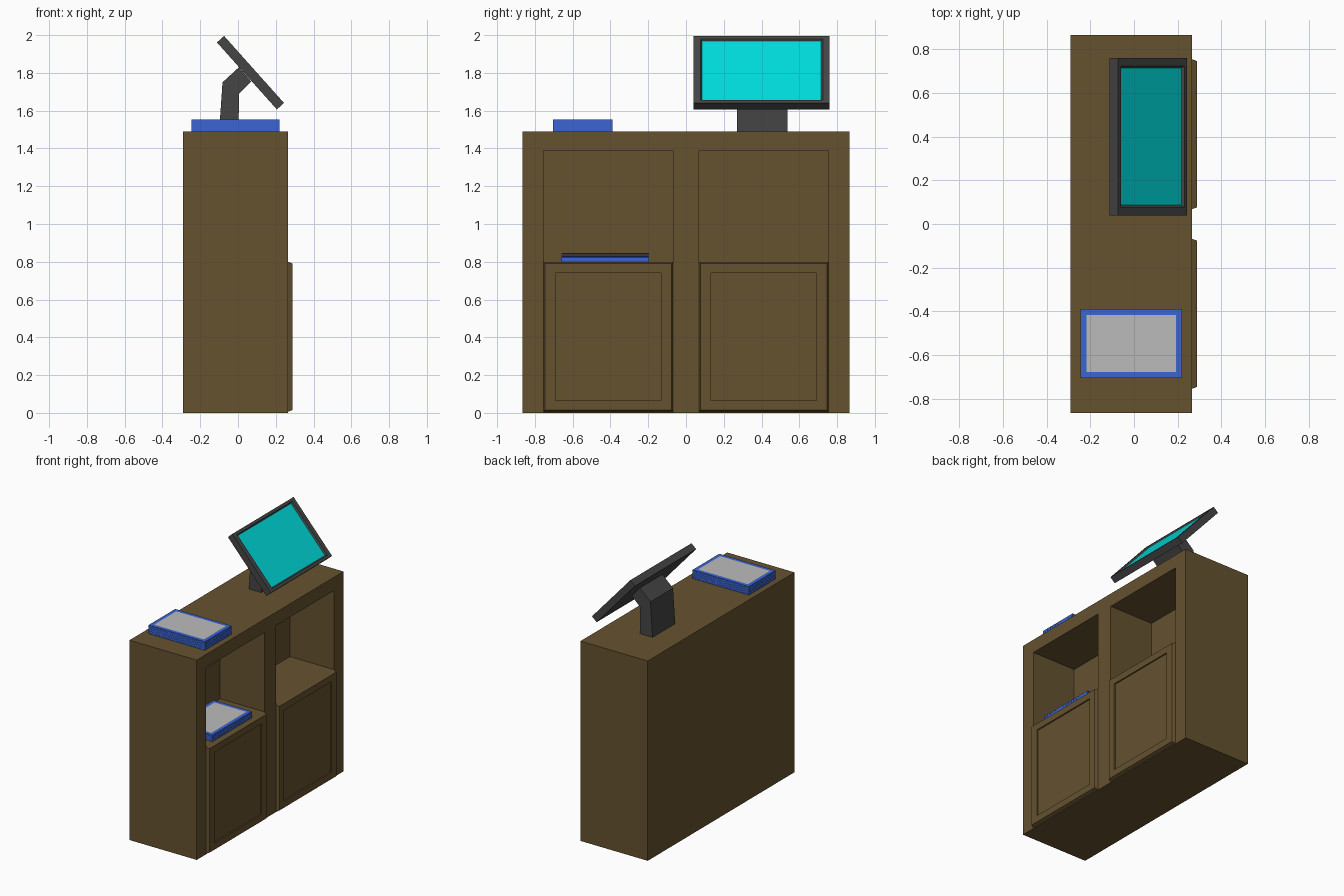
import bpy, bmesh, math
from mathutils import Vector, Matrix

if "Cube" in bpy.data.objects:
    bpy.data.objects.remove(bpy.data.objects["Cube"])


def material(name, rgb):
    m = bpy.data.materials.new(name)
    m.diffuse_color = (*rgb, 1)
    m.use_nodes = True
    m.node_tree.nodes["Principled BSDF"].inputs["Base Color"].default_value = m.diffuse_color
    return m


wood = material("wood", (0.13, 0.085, 0.03))
dark = material("dark_plastic", (0.06, 0.06, 0.06))
cyan = material("screen_cyan", (0.0, 0.72, 0.72))
blue = material("cover_blue", (0.045, 0.13, 0.65))
paper = material("paper_grey", (0.5, 0.5, 0.5))


def box(lo, hi, bm=None):
    bm = bm or bmesh.new()
    lo, hi = Vector(lo), Vector(hi)
    m = Matrix.Translation((lo + hi) / 2) @ Matrix.Diagonal((*(hi - lo), 1))
    bmesh.ops.create_cube(bm, size=1, matrix=m)
    return bm


def finish(bm, name, *mats):
    bmesh.ops.recalc_face_normals(bm, faces=bm.faces)
    me = bpy.data.meshes.new(name)
    bm.to_mesh(me)
    bm.free()
    ob = bpy.data.objects.new(name, me)
    bpy.context.collection.objects.link(ob)
    for m in mats:
        me.materials.append(m)
    return ob


def shrink(face, a, b, axes=(1, 2), shift=(0, 0, 0)):
    """Pull a rectangular face's edges inward by a and b, then move it."""
    c = face.calc_center_median()
    for v in face.verts:
        for d, ax in zip((a, b), axes):
            v.co[ax] -= math.copysign(d, v.co[ax] - c[ax])
        v.co += Vector(shift)


def extrude(bm, face, a=0, b=0, axes=(1, 2), shift=(0, 0, 0)):
    f = bmesh.ops.extrude_discrete_faces(bm, faces=[face])["faces"][0]
    shrink(f, a, b, axes, shift)
    return f


def facing(bm, ax):
    return max(bm.faces, key=lambda f: f.calc_center_median()[ax])


# Cabinet body with two open niches
bm = box((-0.29, -0.865, 0), (0.265, 0.865, 1.49))
cuts = [(1, y) for y in (-0.755, -0.068, 0.068, 0.755)] + [(2, 0.8), (2, 1.39)]
for ax, val in cuts:
    n = Vector((0, 0, 0))
    n[ax] = 1
    bmesh.ops.bisect_plane(bm, geom=bm.verts[:] + bm.edges[:] + bm.faces[:],
                           plane_co=n * val, plane_no=n)
niches = []
for f in bm.faces:
    c = f.calc_center_median()
    if c.x > 0.26 and 0.07 < abs(c.y) < 0.75 and 0.8 < c.z < 1.39:
        niches.append(f)
for f in niches:
    extrude(bm, f, shift=(-0.365, 0, 0))
finish(bm, "cabinet", wood)

# Doors with chamfered edge and recessed panel
for side, name in ((-1, "door_left"), (1, "door_right")):
    y0, y1 = sorted((side * 0.068, side * 0.755))
    bm = box((0.265, y0, 0.006), (0.288, y1, 0.8))
    f = facing(bm, 0)
    shrink(f, 0.008, 0.009)
    f = extrude(bm, f, 0.056, 0.05)
    extrude(bm, f, shift=(-0.01, 0, 0))
    finish(bm, name, wood)


# Stacks of bordered sheets
def stack(name, x0, x1, y0, y1, z, count, pitch=0.008):
    bm = bmesh.new()
    for i in range(count):
        box((x0, y0, z + i * pitch), (x1, y1, z + i * pitch + 0.0075), bm)
    f = extrude(bm, facing(bm, 2), 0.027, 0.027, (0, 1))
    f.material_index = 1
    finish(bm, name, blue, paper)


stack("top_sheet_stack", -0.245, 0.22, -0.705, -0.39, 1.49, 8)
stack("shelf_sheet_stack", -0.065, 0.25, -0.66, -0.195, 0.8, 6)

# Tilted monitor with recessed screen
bm = box((-0.0255, -0.36, -0.238), (0.0255, 0.36, 0.238))
f = extrude(bm, facing(bm, 0), 0.036, 0.02)
f = extrude(bm, f, 0.01, 0.008, shift=(-0.01, 0, 0))
f.material_index = 1
ob = finish(bm, "monitor", dark, cyan)
ob.location = (0.066, 0.4, 1.801)
ob.rotation_euler.y = -math.radians(41.8)

# Bent monitor stand
profile = [(-0.10, 1.49), (0.003, 1.49), (0.005, 1.69), (0.07, 1.755),
           (0.005, 1.83), (-0.082, 1.75)]
bm = bmesh.new()
f = bm.faces.new([bm.verts.new((x, 0.27, z)) for x, z in profile])
r = bmesh.ops.extrude_face_region(bm, geom=[f])
bmesh.ops.translate(bm, vec=(0, 0.267, 0),
                    verts=[v for v in r["geom"] if isinstance(v, bmesh.types.BMVert)])
finish(bm, "monitor_stand", dark)
